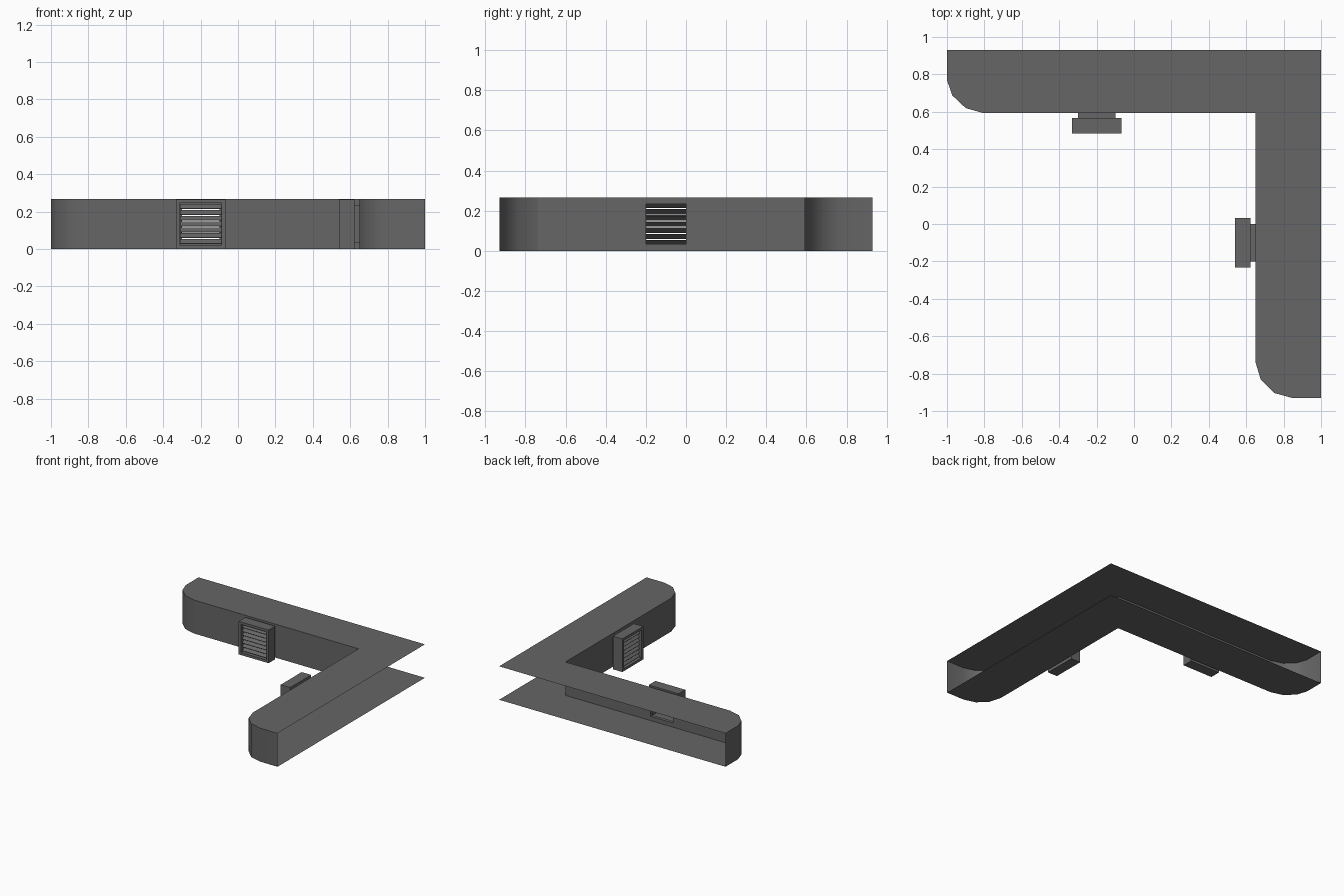
import bpy, bmesh, math
from mathutils import Matrix, Vector

if "Cube" in bpy.data.objects:
    bpy.data.objects.remove(bpy.data.objects["Cube"])

H = 0.267          # duct height
CZ = H / 2
grey = bpy.data.materials.new("duct grey")
grey.diffuse_color = (0.133, 0.133, 0.133, 1)
grey.use_nodes = True
grey.node_tree.nodes["Principled BSDF"].inputs["Base Color"].default_value = grey.diffuse_color


def make(name, bm, matrix=None, smooth=False):
    me = bpy.data.meshes.new(name)
    bm.to_mesh(me)
    bm.free()
    ob = bpy.data.objects.new(name, me)
    bpy.context.collection.objects.link(ob)
    me.materials.append(grey)
    if matrix:
        ob.matrix_world = matrix
    if smooth:
        bpy.ops.object.select_all(action='DESELECT')
        ob.select_set(True)
        bpy.context.view_layer.objects.active = ob
        bpy.ops.object.shade_smooth_by_angle(angle=math.radians(40))
    return ob


# Plan outline of the rounded arm ends and the inner corner
left_end = [(-1, 0.93), (-1, 0.77), (-0.972, 0.688), (-0.9, 0.62), (-0.805, 0.593)]
corner = (0.65, 0.593)
right_end = [(0.65, -0.74), (0.678, -0.833), (0.748, -0.903), (0.845, -0.93), (1, -0.93)]
outline = left_end + [corner] + right_end + [(1, 0.93)]

# Top and bottom plates (the two sides against the room walls stay open)
for name, z, order in (("top_plate", H, 1), ("bottom_plate", 0, -1)):
    bm = bmesh.new()
    bm.faces.new([bm.verts.new((x, y, z)) for x, y in outline][::order])
    make(name, bm)


def curtain(name, pts):
    """Vertical sheet along a plan polyline."""
    bm = bmesh.new()
    rows = [[bm.verts.new((x, y, z)) for x, y in pts] for z in (0, H)]
    for i in range(len(pts) - 1):
        bm.faces.new((rows[0][i], rows[0][i + 1], rows[1][i + 1], rows[1][i]))
    make(name, bm, smooth=True)


curtain("left_rounded_end", left_end)
curtain("right_rounded_end", right_end)


def holed_wall(name, a, b, hole):
    """Straight wall from a to b with a square vent opening around hole."""
    a, b, c = Vector(a), Vector(b), Vector(hole)
    d = (b - a).normalized()
    s = [a, c - d * 0.1, c + d * 0.1, b]
    zs = [0, CZ - 0.1, CZ + 0.1, H]
    bm = bmesh.new()
    g = [[bm.verts.new((p.x, p.y, z)) for p in s] for z in zs]
    for j in range(3):
        for i in range(3):
            if (i, j) != (1, 1):
                bm.faces.new((g[j][i], g[j][i + 1], g[j + 1][i + 1], g[j + 1][i]))
    make(name, bm)


def vent(prefix, matrix):
    # Neck, box and front rim as one stepped square sleeve: (half size, distance out)
    steps = [(0.1, 0), (0.1, 0.026), (0.132, 0.026), (0.132, 0.11),
             (0.112, 0.11), (0.112, 0.035)]
    bm = bmesh.new()
    rings = [[bm.verts.new((sx * h, -d, sz * h))
              for sx, sz in ((-1, -1), (1, -1), (1, 1), (-1, 1))] for h, d in steps]
    for r0, r1 in zip(rings, rings[1:]):
        for i in range(4):
            j = (i + 1) % 4
            bm.faces.new((r0[i], r0[j], r1[j], r1[i]))
    make(prefix + "_vent_box", bm, matrix)

    # Tilted louvre slats
    bm = bmesh.new()
    for i in range(7):
        m = (Matrix.Translation((0, -0.08, (i - 3) * 0.031))
             @ Matrix.Rotation(math.radians(40), 4, 'X')
             @ Matrix.Diagonal((0.222, 0.036, 0.004, 1)))
        bmesh.ops.create_cube(bm, size=1, matrix=m)
    make(prefix + "_vent_slats", bm, matrix)


back_vent, side_vent = (-0.2, 0.593), (0.65, -0.1)
holed_wall("back_inner_wall", left_end[-1], corner, back_vent)
holed_wall("side_inner_wall", corner, right_end[0], side_vent)
vent("back", Matrix.Translation((*back_vent, CZ)))
vent("side", Matrix.Translation((*side_vent, CZ)) @ Matrix.Rotation(-math.pi / 2, 4, 'Z'))
